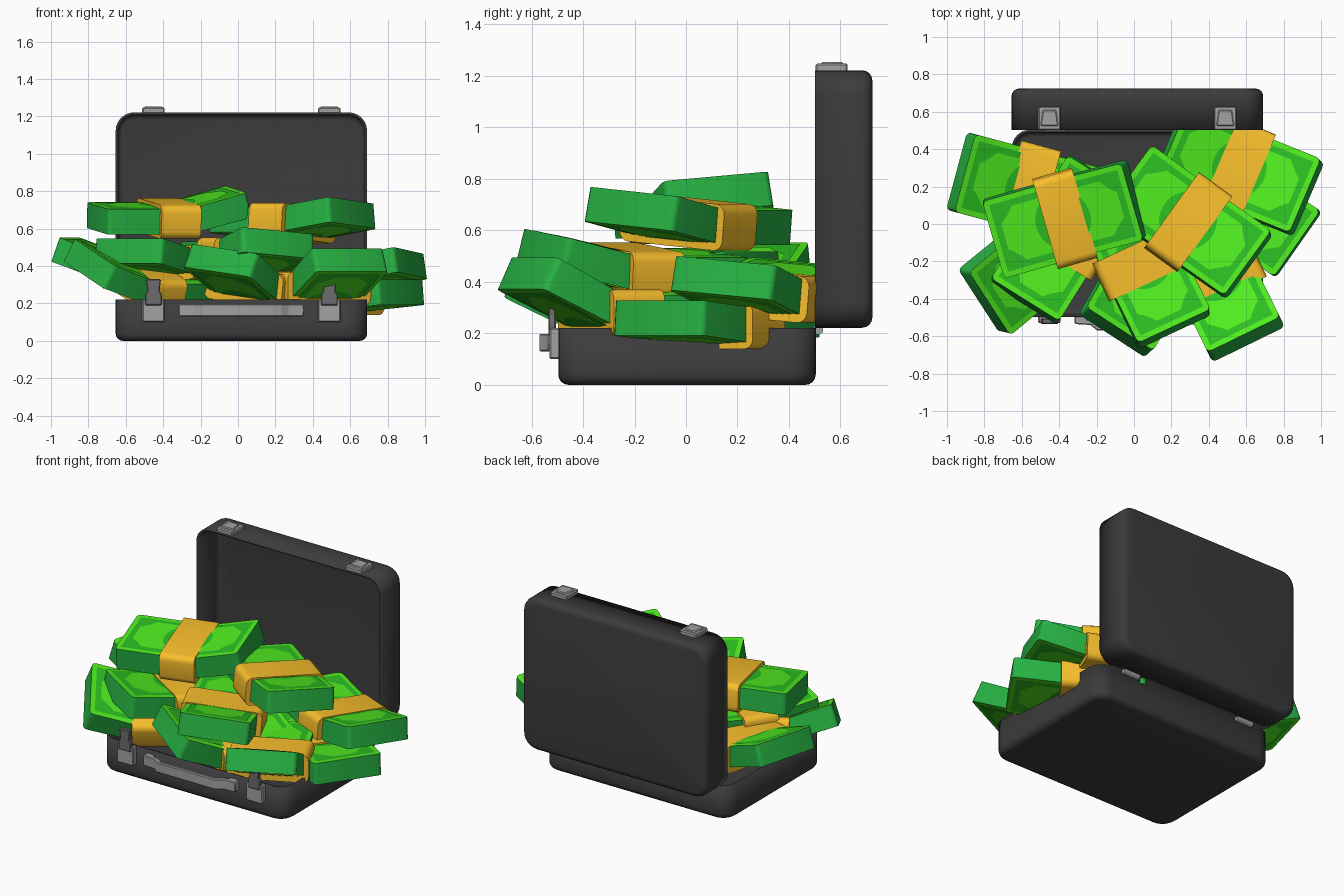
import bpy, bmesh
from math import radians, cos, sin, acos, pi
from mathutils import Matrix, Vector

if "Cube" in bpy.data.objects:
    bpy.data.objects.remove(bpy.data.objects["Cube"])


def material(name, rgb):
    m = bpy.data.materials.new(name)
    m.diffuse_color = (*rgb, 1)
    m.use_nodes = True
    m.node_tree.nodes["Principled BSDF"].inputs["Base Color"].default_value = m.diffuse_color
    return m


CASE = material("dark_case", (0.045, 0.045, 0.045))
METAL = material("metal", (0.36, 0.36, 0.36))
TAB = material("dark_metal", (0.15, 0.15, 0.15))
SIDE = material("note_side", (0.02, 0.44, 0.055))
LIGHT = material("note_light", (0.08, 0.84, 0.014))
DARK = material("note_dark", (0.025, 0.52, 0.016))
BAND = material("band_gold", (0.94, 0.52, 0.025))


def finish(name, bm, mats, matrix=Matrix()):
    me = bpy.data.meshes.new(name)
    bm.to_mesh(me)
    bm.free()
    for m in mats:
        me.materials.append(m)
    ob = bpy.data.objects.new(name, me)
    ob.matrix_world = matrix
    bpy.context.collection.objects.link(ob)
    bpy.ops.object.select_all(action='DESELECT')
    ob.select_set(True)
    bpy.context.view_layer.objects.active = ob
    bpy.ops.object.shade_smooth_by_angle(angle=radians(35))
    return ob


def cube(sx, sy, sz, z=0):
    bm = bmesh.new()
    bmesh.ops.create_cube(bm, size=1, matrix=Matrix.Translation((0, 0, z)) @ Matrix.Diagonal((sx, sy, sz, 1)))
    return bm


def bevel_along(bm, axis, r, seg):
    # bevel all edges parallel to one axis
    es = [e for e in bm.edges
          if abs((e.verts[0].co - e.verts[1].co).normalized()[axis]) > 0.99]
    bmesh.ops.bevel(bm, geom=es, offset=r, segments=seg, profile=0.5, affect='EDGES')


def box(name, lo, hi, mat, r=0.006):
    lo, hi = Vector(lo), Vector(hi)
    bm = cube(*(hi - lo))
    bmesh.ops.bevel(bm, geom=bm.edges[:], offset=r, segments=1, profile=0.5, affect='EDGES')
    return finish(name, bm, [mat], Matrix.Translation((lo + hi) / 2))


def prism(name, pts, axis, a, b, mat):
    # extrude a 2D outline along y (axis 1) or z (axis 2)
    bm = bmesh.new()
    f = bm.faces.new([bm.verts.new((p, a, q) if axis == 1 else (p, q, a)) for p, q in pts])
    g = bmesh.ops.extrude_face_region(bm, geom=[f])
    d = Vector((0, b - a, 0) if axis == 1 else (0, 0, b - a))
    bmesh.ops.translate(bm, vec=d, verts=[v for v in g['geom'] if isinstance(v, bmesh.types.BMVert)])
    bmesh.ops.recalc_face_normals(bm, faces=bm.faces)
    bmesh.ops.bevel(bm, geom=bm.edges[:], offset=0.005, segments=1, profile=0.5, affect='EDGES')
    return finish(name, bm, [mat])


# case halves: open rounded trays
def tray(name, matrix):
    bm = cube(1.345, 1.0, 0.222, 0.111)
    bevel_along(bm, 2, 0.1, 6)
    top = [f for f in bm.faces if f.normal.z > 0.9]
    bmesh.ops.delete(bm, geom=top, context='FACES')
    rim = [e for e in bm.edges if all(v.co.z < 0.001 for v in e.verts)]
    bmesh.ops.bevel(bm, geom=rim, offset=0.04, segments=4, profile=0.5, affect='EDGES')
    ob = finish(name, bm, [CASE], matrix)
    s = ob.modifiers.new("wall", 'SOLIDIFY')
    s.thickness, s.offset = 0.014, -1


CX = 0.018
tray("case_base", Matrix.Translation((CX, 0.004, 0)))
tray("case_lid", Matrix.Translation((CX, 0.724, 0.722)) @ Matrix.Rotation(pi / 2, 4, 'X'))

# latches and hinges, one pair on each side of the centre
for s, side in ((-1, "left"), (1, "right")):
    x = CX + s * 0.47
    box("latch_plate_" + side, (x - 0.06, -0.53, 0.10), (x + 0.06, -0.49, 0.222), METAL)
    prism("latch_tab_" + side, [(x - 0.045, 0.19), (x + 0.045, 0.19), (x + 0.045, 0.25), (x + 0.033, 0.265),
                                (x + 0.04, 0.33), (x - 0.04, 0.33), (x - 0.033, 0.265), (x - 0.045, 0.25)],
          1, -0.535, -0.505, TAB)
    box("lid_catch_" + side, (x - 0.06, 0.503, 1.21), (x + 0.06, 0.628, 1.248), METAL)
    prism("lid_catch_hook_" + side, [(x - 0.048, 0.525), (x + 0.048, 0.525), (x + 0.035, 0.61), (x - 0.035, 0.61)],
          2, 1.23, 1.254, METAL)
    bm = bmesh.new()
    bmesh.ops.create_cone(bm, cap_ends=True, segments=16, radius1=0.02, radius2=0.02, depth=0.12)
    finish("hinge_" + side, bm, [METAL],
           Matrix.Translation((CX + s * 0.44, 0.513, 0.215)) @ Matrix.Rotation(pi / 2, 4, 'Y'))

# carrying handle: flat bow standing off the front
half = [(0.335, -0.49), (0.335, -0.535), (0.25, -0.54), (0.215, -0.57)]
inner = [(0.195, -0.545), (0.24, -0.515), (0.27, -0.51), (0.28, -0.49)]
outline = ([(CX - p, q) for p, q in half] + [(CX + p, q) for p, q in reversed(half)]
           + [(CX + p, q) for p, q in reversed(inner)] + [(CX - p, q) for p, q in inner])
prism("handle", outline, 2, 0.13, 0.198, METAL)

# banded note bundles
L, W, T, KINK = 0.40, 0.215, 0.068, 0.05


def bend(co, up_pos, up_neg):
    # lift each end of the bundle beyond the band
    u, v, w = co
    s = 1 if u > 0 else -1
    t = abs(u) - KINK
    if t < 0.001:
        return co
    a = radians(up_pos if s > 0 else up_neg)
    return Vector((s * (KINK + t * cos(a) - w * sin(a)), v, w * cos(a) + t * sin(a)))


def note_outlines():
    a, b = L - 0.03, W - 0.03
    yield 1, [(0.08, -b), (a, -b), (a, b), (0.08, b)]
    a, b = a - 0.035, b - 0.035
    corner = [(a - 0.08, b), (a - 0.06, b - 0.025), (a - 0.025, b - 0.06), (a, b - 0.08)]
    yield 0, [(0.08, -b)] + [(p, -q) for p, q in corner] + corner[::-1] + [(0.08, b)]
    m = acos(0.08 / 0.16)
    yield 1, [(0.16 * cos(m * k / 6), 0.16 * sin(m * k / 6)) for k in range(-6, 7)]


def bundle(n, x, y, z, yaw, up_pos, up_neg, roll):
    bm = cube(2 * L, 2 * W, 2 * T)
    bevel_along(bm, 2, 0.025, 3)
    for c in (-KINK, KINK):
        bmesh.ops.bisect_plane(bm, geom=bm.verts[:] + bm.edges[:] + bm.faces[:],
                               plane_co=(c, 0, 0), plane_no=(1, 0, 0))
    bm.normal_update()
    for f in bm.faces:
        f.material_index = 1 if abs(f.normal.z) > 0.9 else 0
    # printed pattern on both broad faces
    for face in (1, -1):
        for end in (1, -1):
            for k, (dark, pts) in enumerate(note_outlines()):
                vs = [bm.verts.new((end * p, q, face * (T + 0.002 * (k + 1)))) for p, q in pts]
                f = bm.faces.new(vs if face * end > 0 else vs[::-1])
                f.material_index = 1 + dark
    for v in bm.verts:
        v.co = bend(v.co.copy(), up_pos, up_neg)
    mat = (Matrix.Translation((x, y, z)) @ Matrix.Rotation(radians(yaw), 4, 'Z')
           @ Matrix.Rotation(radians(roll), 4, 'X'))
    finish(f"note_bundle_{n}", bm, [SIDE, LIGHT, DARK], mat)
    # paper band with rounded long edges
    bm = cube(0.22, 0.494, 2 * T + 0.045)
    bevel_along(bm, 0, 0.04, 4)
    finish(f"bundle_band_{n}", bm, [BAND], mat)


# x, y, z, yaw, lift of + end, lift of - end, roll
BUNDLES = [
    (-0.37, 0.03, 0.655, 16, 15, 0, 5),
    (0.29, 0.01, 0.63, -36, 9, 0, -5),
    (0.56, 0.29, 0.35, -23, 11, 10, -5),
    (0.55, 0.12, 0.23, -35, 5, 4, 0),
    (0.045, -0.21, 0.445, -65, 13, 0, -5),
    (0.09, -0.26, 0.29, -123, 24, 0, -7),
    (0.44, -0.29, 0.28, -64, 26, 0, 0),
    (-0.50, -0.18, 0.315, 213, 18, 0, -20),
    (-0.38, -0.08, 0.42, 238, 10, 5, 0),
    (-0.56, 0.18, 0.37, 165, 20, 0, 0),
]
for n, row in enumerate(BUNDLES, 1):
    bundle(n, *row)
